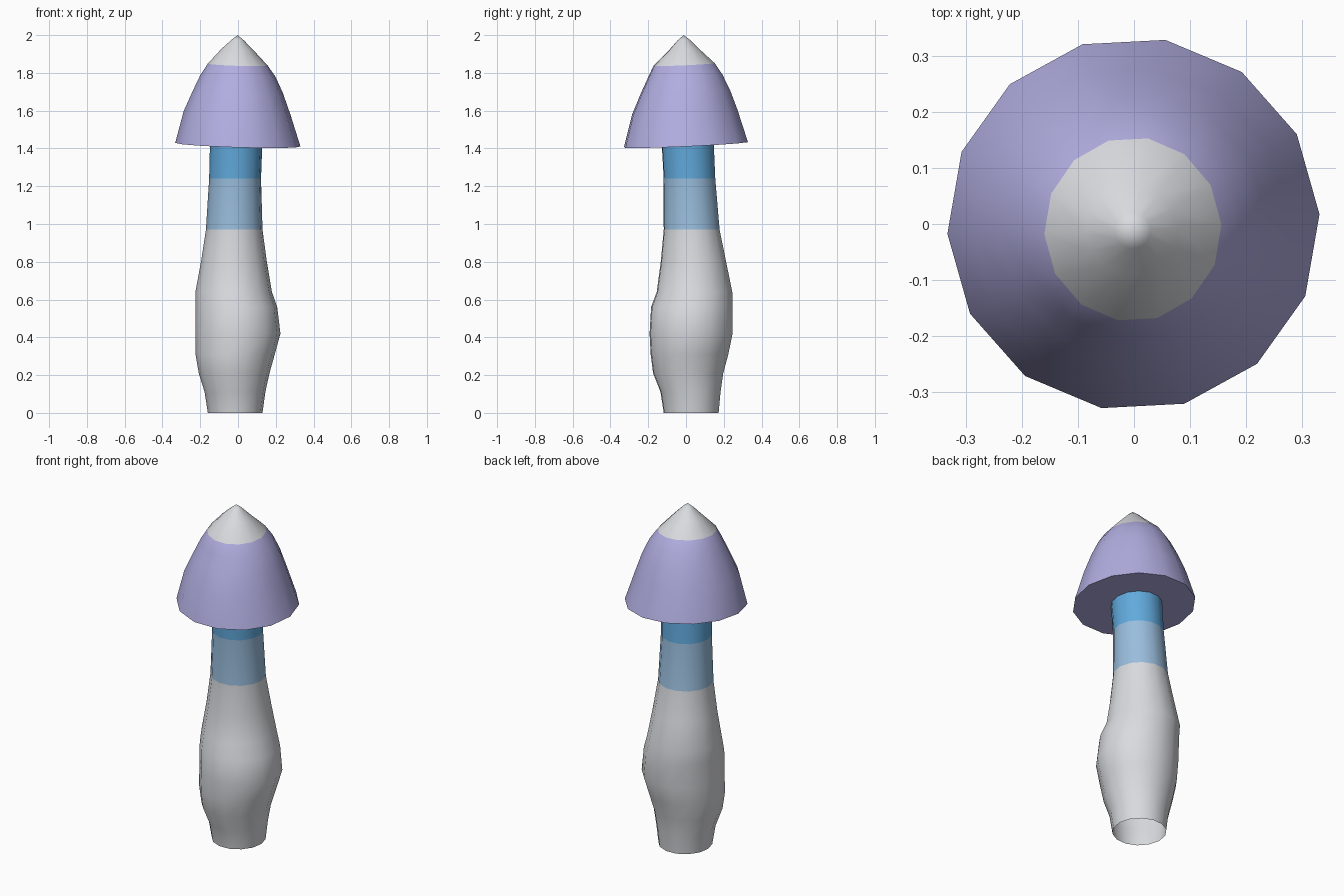
import bpy, bmesh, math

SIDES = 14

cube = bpy.data.objects.get("Cube")
if cube:
    bpy.data.objects.remove(cube, do_unlink=True)


def make_material(name, color):
    m = bpy.data.materials.new(name)
    m.use_nodes = True
    m.diffuse_color = (*color, 1)
    m.node_tree.nodes["Principled BSDF"].inputs["Base Color"].default_value = (*color, 1)
    return m


grey = make_material("pale grey", (0.70, 0.71, 0.74))
light_blue = make_material("soft blue", (0.32, 0.51, 0.72))
blue = make_material("bright blue", (0.12, 0.40, 0.72))
purple = make_material("lavender", (0.44, 0.42, 0.75))


def add_ring(bm, z, left, right, front, back, tilt=0.0):
    """Ellipse between four extents; tilt raises its back left."""
    cx, cy = (left + right) / 2, (front + back) / 2
    rx, ry = (right - left) / 2, (back - front) / 2
    ring = []
    for i in range(SIDES):
        a = math.tau * i / SIDES + math.radians(3)
        x, y = cx + rx * math.cos(a), cy + ry * math.sin(a)
        ring.append(bm.verts.new((x, y, z + tilt * (1.5 * y - x))))
    return ring


def bridge(bm, low, high, slot):
    for i in range(SIDES):
        j = (i + 1) % SIDES
        bm.faces.new((low[i], low[j], high[j], high[i])).material_index = slot


def finish(bm, name, materials):
    mesh = bpy.data.meshes.new(name)
    bm.to_mesh(mesh)
    bm.free()
    obj = bpy.data.objects.new(name, mesh)
    bpy.context.collection.objects.link(obj)
    for m in materials:
        mesh.materials.append(m)
    bpy.ops.object.select_all(action="DESELECT")
    obj.select_set(True)
    bpy.context.view_layer.objects.active = obj
    bpy.ops.object.shade_smooth_by_angle(angle=math.radians(50))


# Lumpy stem, open at the foot: height, left, right, front, back
stem_profile = [
    (0.00, -0.16, 0.13, -0.12, 0.175),
    (0.11, -0.177, 0.145, -0.137, 0.185),
    (0.21, -0.208, 0.167, -0.177, 0.20),
    (0.31, -0.225, 0.195, -0.19, 0.227),
    (0.42, -0.225, 0.225, -0.196, 0.25),
    (0.56, -0.226, 0.208, -0.188, 0.25),
    (0.64, -0.226, 0.18, -0.158, 0.248),
    (0.80, -0.196, 0.153, -0.136, 0.215),
    (0.97, -0.17, 0.13, -0.12, 0.18),
    (1.24, -0.153, 0.122, -0.12, 0.157),
    (1.45, -0.148, 0.13, -0.132, 0.148),
]
bm = bmesh.new()
rings = [add_ring(bm, *row) for row in stem_profile]
for k in range(len(rings) - 1):
    z = stem_profile[k][0]
    bridge(bm, rings[k], rings[k + 1], 0 if z < 0.96 else 1 if z < 1.2 else 2)
finish(bm, "stem", [grey, light_blue, blue])

# Bell cap with flat underside, pale tip and slight tilt
cap_profile = [
    (1.42, -0.333, 0.331, -0.333, 0.333),
    (1.59, -0.288, 0.277, -0.29, 0.278),
    (1.70, -0.239, 0.238, -0.243, 0.237),
    (1.785, -0.199, 0.199, -0.203, 0.195),
    (1.845, -0.16, 0.156, -0.174, 0.155),
    (1.925, -0.088, 0.08, -0.09, 0.07),
    (1.975, -0.034, 0.03, -0.044, 0.02),
]
bm = bmesh.new()
rings = [add_ring(bm, *row, tilt=0.03) for row in cap_profile]
bm.faces.new(list(reversed(rings[0])))
for k in range(len(rings) - 1):
    bridge(bm, rings[k], rings[k + 1], 0 if cap_profile[k][0] < 1.84 else 1)
apex = bm.verts.new((-0.002, -0.012, 2.0))
for i in range(SIDES):
    bm.faces.new((rings[-1][i], rings[-1][(i + 1) % SIDES], apex)).material_index = 1
finish(bm, "cap", [purple, grey])
